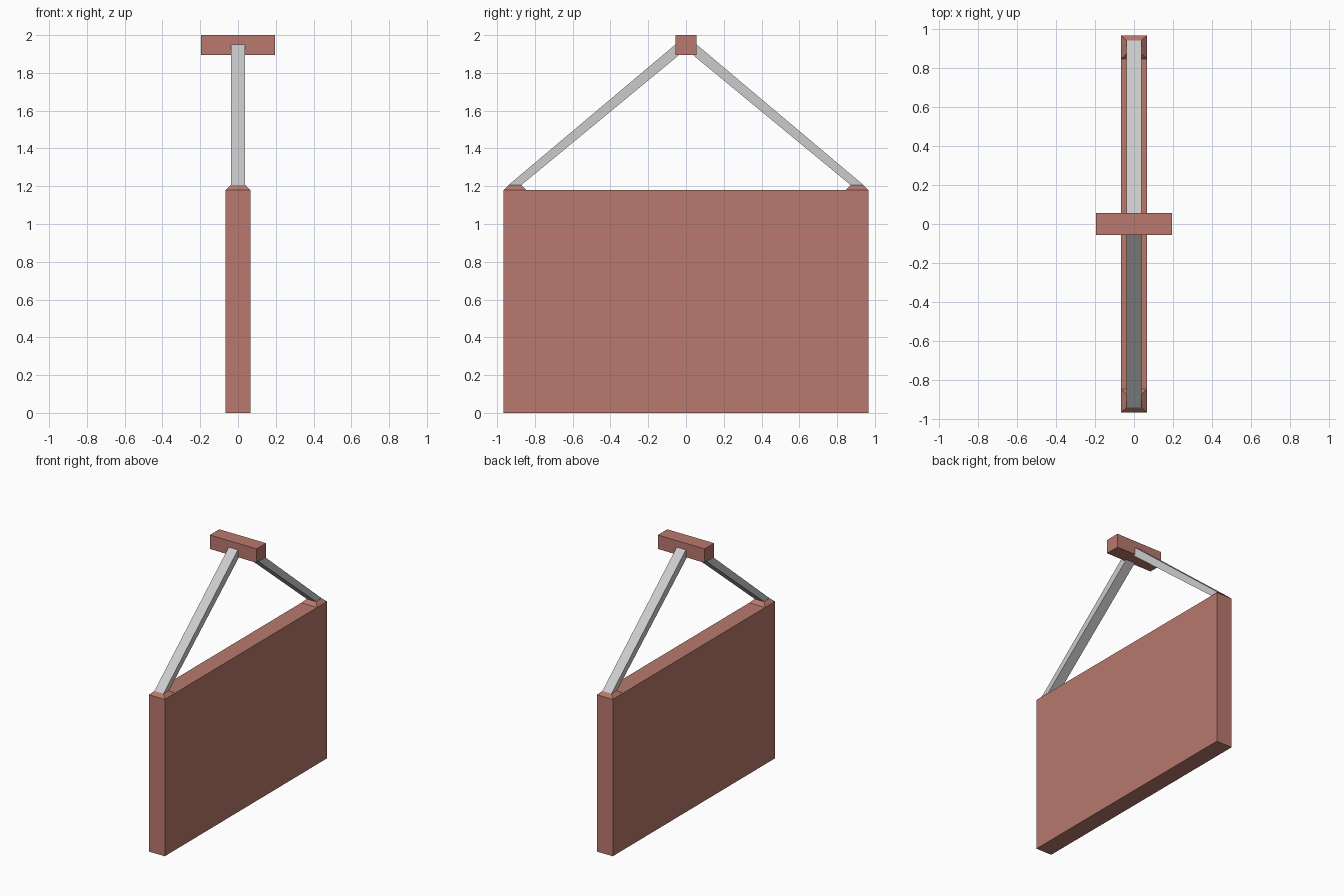
import bpy

if "Cube" in bpy.data.objects:
    bpy.data.objects.remove(bpy.data.objects["Cube"])

red = bpy.data.materials.new("muted_red")
red.diffuse_color = (0.48, 0.19, 0.155, 1)
red.use_nodes = True
red.node_tree.nodes["Principled BSDF"].inputs["Base Color"].default_value = red.diffuse_color


def hexa(name, bottom, top, mat=None):
    """Six-sided solid from two matching four-point loops."""
    faces = [(3, 2, 1, 0), (4, 5, 6, 7)]
    faces += [(i, (i + 1) % 4, (i + 1) % 4 + 4, i + 4) for i in range(4)]
    mesh = bpy.data.meshes.new(name)
    mesh.from_pydata(bottom + top, [], faces)
    obj = bpy.data.objects.new(name, mesh)
    bpy.context.collection.objects.link(obj)
    if mat:
        mesh.materials.append(mat)
    # consistent outward normals, also for mirrored parts
    import bmesh
    bm = bmesh.new()
    bm.from_mesh(mesh)
    bmesh.ops.recalc_face_normals(bm, faces=bm.faces)
    bm.to_mesh(mesh)
    bm.free()
    return obj


def rect(hx, y0, y1, z0, z1=None):
    """Loop spanning x +-hx from (y0, z0) to (y1, z1)."""
    z1 = z0 if z1 is None else z1
    return [(-hx, y0, z0), (hx, y0, z0), (hx, y1, z1), (-hx, y1, z1)]


# Large hanging panel and the top cross bar
hexa("panel", rect(0.066, -0.965, 0.965, 0), rect(0.066, -0.965, 0.965, 1.18), red)
hexa("top_bar", rect(0.195, -0.056, 0.056, 1.895), rect(0.195, -0.056, 0.056, 2.0), red)

# Tapered corner mounts and sloping struts at both ends
for side, s in (("front", -1), ("back", 1)):
    hexa(side + "_mount", rect(0.066, s * 0.845, s * 0.965, 1.18),
         rect(0.038, s * 0.872, s * 0.94, 1.206), red)
    hexa(side + "_strut", rect(0.038, s * 0.872, s * 0.94, 1.206),
         rect(0.038, s * 0.034, s * 0.054, 1.897, 1.952))
